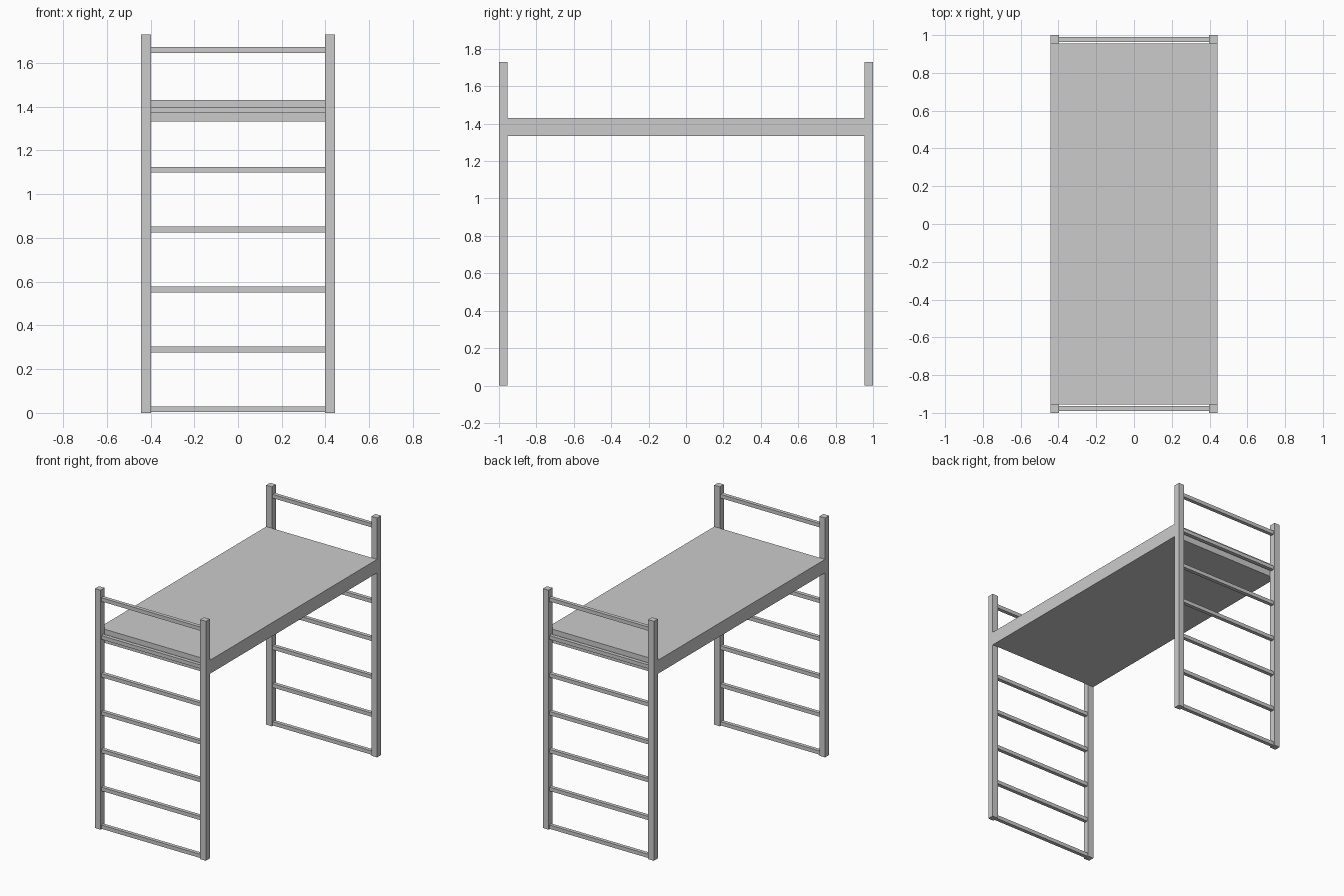
import bpy, bmesh
from mathutils import Matrix, Vector

if "Cube" in bpy.data.objects:
    bpy.data.objects.remove(bpy.data.objects["Cube"])


def box(name, x, y, z):
    """Axis-aligned box from (min, max) pairs."""
    lo, hi = Vector((x[0], y[0], z[0])), Vector((x[1], y[1], z[1]))
    bm = bmesh.new()
    bmesh.ops.create_cube(bm, size=1.0, matrix=Matrix.Diagonal((*(hi - lo), 1)))
    mesh = bpy.data.meshes.new(name)
    bm.to_mesh(mesh)
    bm.free()
    obj = bpy.data.objects.new(name, mesh)
    obj.location = (lo + hi) / 2
    bpy.context.collection.objects.link(obj)


W, L, H = 0.443, 1.0, 1.73   # half width, half length, height
POST = 0.045                 # post thickness
RUNG = 0.027                 # rung thickness

# sleeping platform between the two end ladders
box("bed_platform", (-W, W), (-L + POST, L - POST), (1.333, 1.431))

for end, sy in (("front", -1), ("back", 1)):
    # corner posts
    ys = sorted((sy * (L - POST), sy * L))
    for side, sx in (("left", -1), ("right", 1)):
        box(f"{end}_{side}_post", sorted((sx * (W - POST), sx * W)), ys, (0, H))
    # ladder rungs
    yc = sy * (L - POST / 2)
    for i in range(7):
        z = 0.003 + i * 0.2737
        box(f"{end}_rung_{i + 1}", (-W + POST, W - POST),
            (yc - RUNG / 2, yc + RUNG / 2), (z, z + RUNG))
